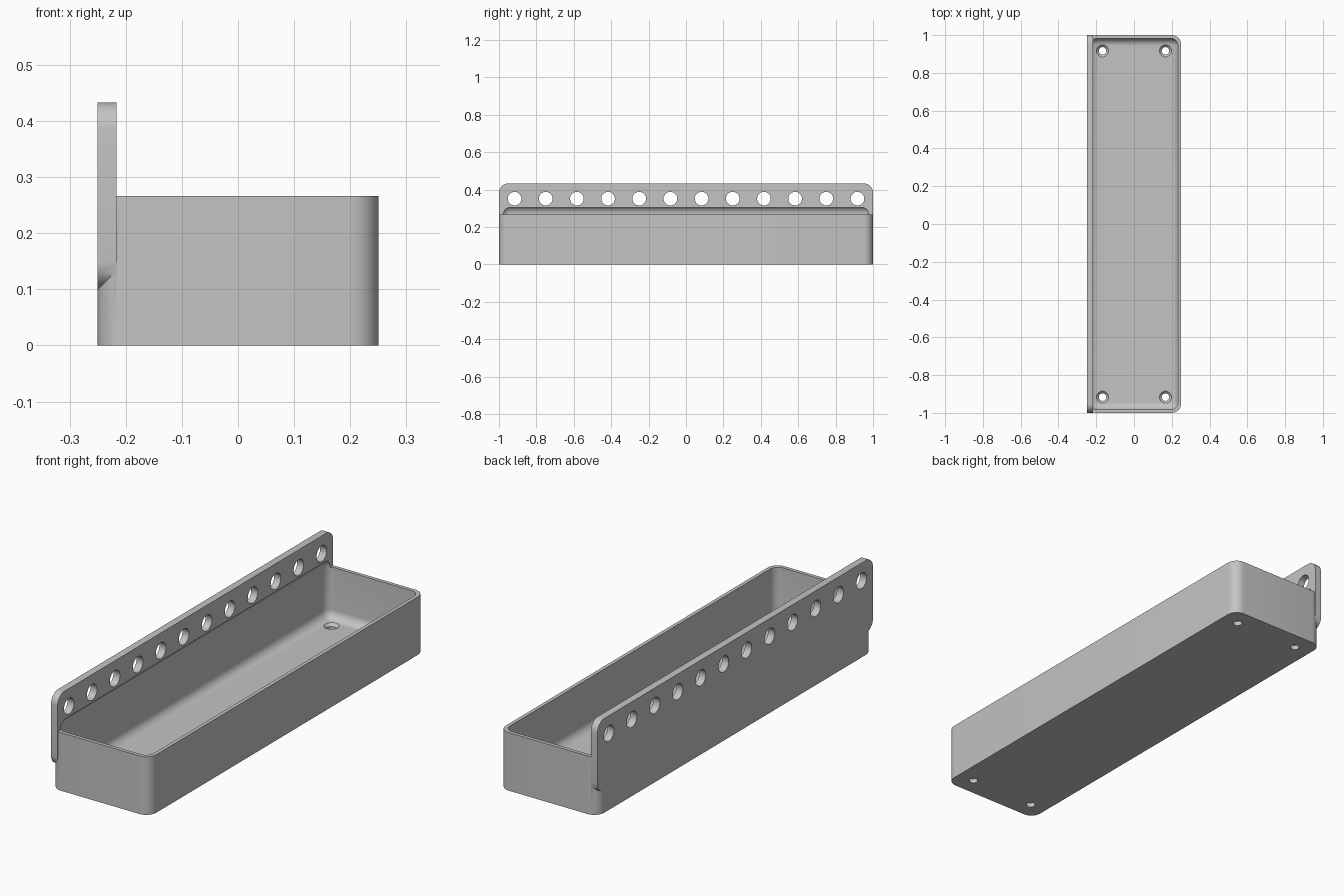
import bpy
import bmesh
from math import radians
from mathutils import Matrix, Vector

if "Cube" in bpy.data.objects:
    bpy.data.objects.remove(bpy.data.objects["Cube"], do_unlink=True)

WALL, FLOOR, ROUND = 0.0167, 0.0333, 0.05
RIM, PLATE_LOW, PLATE_TOP, PLATE_THICK = 0.2667, 0.1, 0.4333, 0.0333
HOLE_STEP = 1 / 6

grey = bpy.data.materials.new("plain grey")
grey.use_nodes = True
grey.diffuse_color = (0.55, 0.55, 0.55, 1)
grey.node_tree.nodes["Principled BSDF"].inputs["Base Color"].default_value = (0.55, 0.55, 0.55, 1)


def make_object(name, bm):
    bmesh.ops.recalc_face_normals(bm, faces=bm.faces)
    mesh = bpy.data.meshes.new(name)
    bm.to_mesh(mesh)
    bm.free()
    mesh.materials.append(grey)
    obj = bpy.data.objects.new(name, mesh)
    bpy.context.collection.objects.link(obj)
    return obj


def rounded_box(name, low, high, radius, axis=None):
    """Box with edges along one axis rounded, or all edges if axis is None."""
    low, high = Vector(low), Vector(high)
    bm = bmesh.new()
    size = high - low
    bmesh.ops.create_cube(bm, size=1, matrix=Matrix.Translation((low + high) / 2)
                          @ Matrix.Diagonal((*size, 1)))
    edges = [e for e in bm.edges if axis is None
             or abs((e.verts[0].co - e.verts[1].co)[axis]) > 1e-4]
    bmesh.ops.bevel(bm, geom=edges, offset=radius, segments=8, profile=0.5,
                    affect='EDGES', clamp_overlap=True)
    return make_object(name, bm)


def add_cone(bm, r1, r2, depth, matrix):
    bmesh.ops.create_cone(bm, cap_ends=True, segments=32, radius1=r1, radius2=r2,
                          depth=depth, matrix=matrix)


def combine(target, other, operation):
    mod = target.modifiers.new(operation.lower(), 'BOOLEAN')
    mod.operation, mod.solver, mod.object = operation, 'EXACT', other
    bpy.context.view_layer.objects.active = target
    bpy.ops.object.modifier_apply(modifier=mod.name)
    bpy.data.objects.remove(other, do_unlink=True)


# Outer tray block and the taller mounting plate along its side
tray = rounded_box("mounting_tray", (-0.25, -1, 0), (0.25, 1, RIM), ROUND, axis=2)
plate = rounded_box("mounting_plate", (-0.25, -1, PLATE_LOW),
                    (-0.25 + PLATE_THICK, 1, PLATE_TOP), ROUND, axis=0)
combine(tray, plate, 'UNION')

# Soft-edged pocket, which also cuts a shallow recess into the plate
pocket = rounded_box("pocket", (WALL - 0.25, WALL - 1, FLOOR),
                     (0.25 - WALL, 1 - WALL, 0.312), 0.04)
combine(tray, pocket, 'DIFFERENCE')

# Row of holes through the plate
bm = bmesh.new()
for i in range(12):
    place = Matrix.Translation((-0.235, (i - 5.5) * HOLE_STEP, 0.352))
    add_cone(bm, 0.0365, 0.0365, 0.1, place @ Matrix.Rotation(radians(90), 4, 'Y'))
combine(tray, make_object("plate_holes", bm), 'DIFFERENCE')

# Screw holes in the floor corners, then their countersinks
shafts, sinks = bmesh.new(), bmesh.new()
for x in (-HOLE_STEP, HOLE_STEP):
    for y in (-5.5 * HOLE_STEP, 5.5 * HOLE_STEP):
        add_cone(shafts, 0.02, 0.02, 0.2, Matrix.Translation((x, y, 0)))
        add_cone(sinks, 0.02, 0.044, 0.024, Matrix.Translation((x, y, FLOOR)))
combine(tray, make_object("screw_shafts", shafts), 'DIFFERENCE')
combine(tray, make_object("countersinks", sinks), 'DIFFERENCE')

# Smooth the fillets and keep the edges sharp
bpy.ops.object.select_all(action='DESELECT')
tray.select_set(True)
bpy.context.view_layer.objects.active = tray
bpy.ops.object.shade_smooth_by_angle(angle=radians(30))
